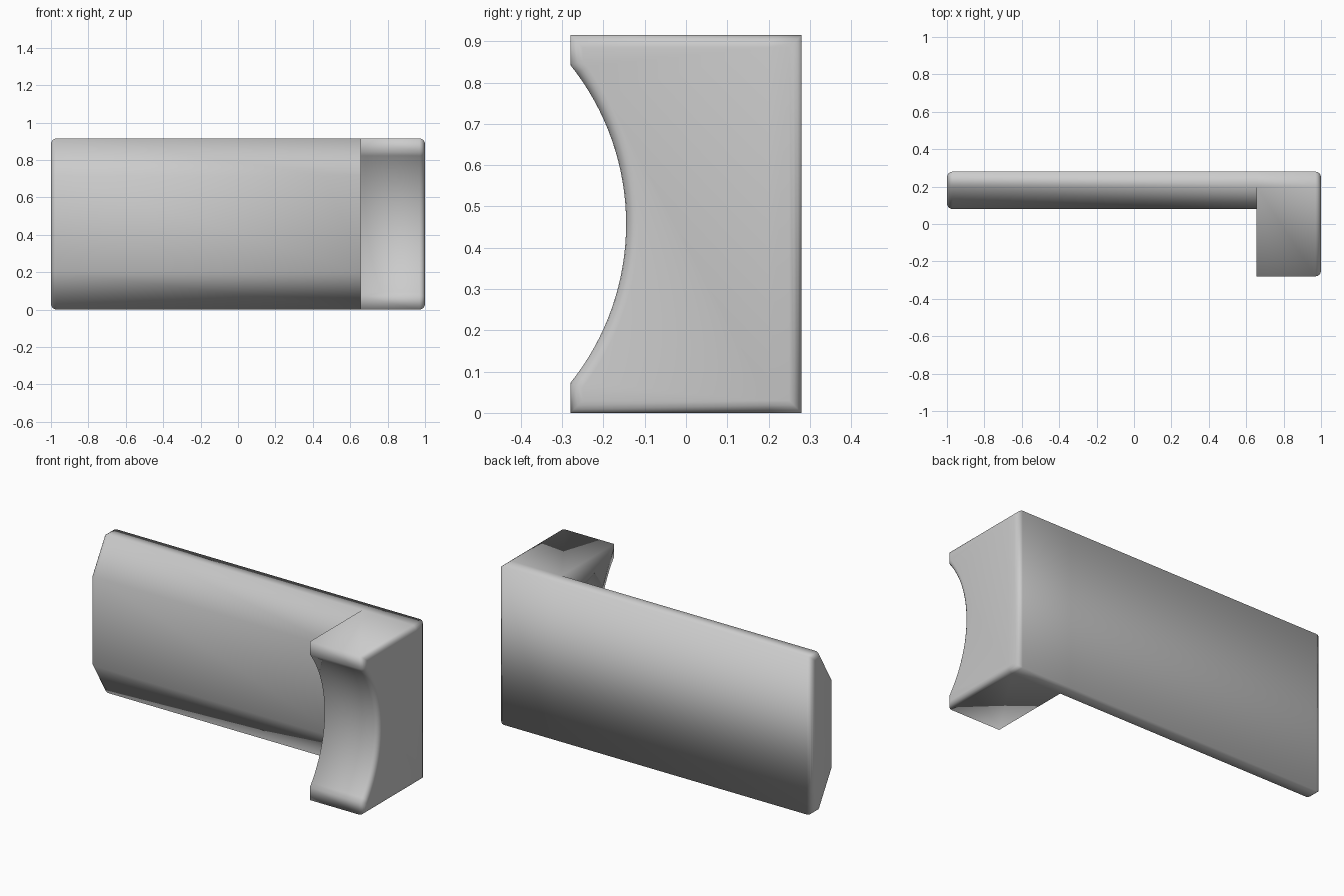
import bpy, bmesh, math

if "Cube" in bpy.data.objects:
    bpy.data.objects.remove(bpy.data.objects["Cube"])

H = 0.915                                # overall height
X0, X1, X2 = -1.0, 0.655, 1.0            # plate end, inside step, block end
ARC_SEGS = 32

# Long plate front: chamfered edges, listed top to bottom as (y, z)
plate_front = [(0.08, H - 0.2), (0.08, 0.2)]

# End block front: shallow circular scoop between two flat lips
half, depth = 0.385, 0.135
radius = (half ** 2 + depth ** 2) / (2 * depth)
cy, sweep = -0.28 + depth - radius, math.asin(half / radius)
scoop = []
for i in range(ARC_SEGS + 1):
    a = sweep * (1 - 2 * i / ARC_SEGS)
    scoop.append((cy + radius * math.cos(a), H / 2 + radius * math.sin(a)))
block_front = [(-0.28, H)] + scoop + [(-0.28, 0)]

# Shared rear outline of both sections
rear = [(0.2, 0), (0.28, 0), (0.28, H), (0.2, H)]

bm = bmesh.new()


def add_ring(x, points):
    return [bm.verts.new((x, y, z)) for y, z in points]


def bridge(a, b):
    for i in range(len(a)):
        j = (i + 1) % len(a)
        bm.faces.new((a[i], a[j], b[j], b[i]))


# Plate and block are extruded along x and share the rear vertices at the step
plate_end = add_ring(X0, rear + plate_front)
shared = add_ring(X1, rear)
plate_step = add_ring(X1, plate_front)
block_step = add_ring(X1, block_front)
block_end = add_ring(X2, rear + block_front)
bridge(plate_end, shared + plate_step)
bridge(shared + block_step, block_end)

# Inner face of the block, and both end caps
bm.faces.new([shared[3]] + block_step + [shared[0]] + plate_step[::-1])
caps = [bm.faces.new(plate_end), bm.faces.new(block_end)]
bmesh.ops.recalc_face_normals(bm, faces=bm.faces)

# Rounded rims on the two ends
rims = list({e for f in caps for e in f.edges})
bmesh.ops.bevel(bm, geom=rims, offset=0.03, offset_type='OFFSET',
                segments=4, profile=0.5, affect='EDGES')
for f in bm.faces:
    f.smooth = True

mesh = bpy.data.meshes.new("scooped_bracket")
bm.to_mesh(mesh)
bm.free()
bracket = bpy.data.objects.new("scooped_bracket", mesh)
bpy.context.collection.objects.link(bracket)
